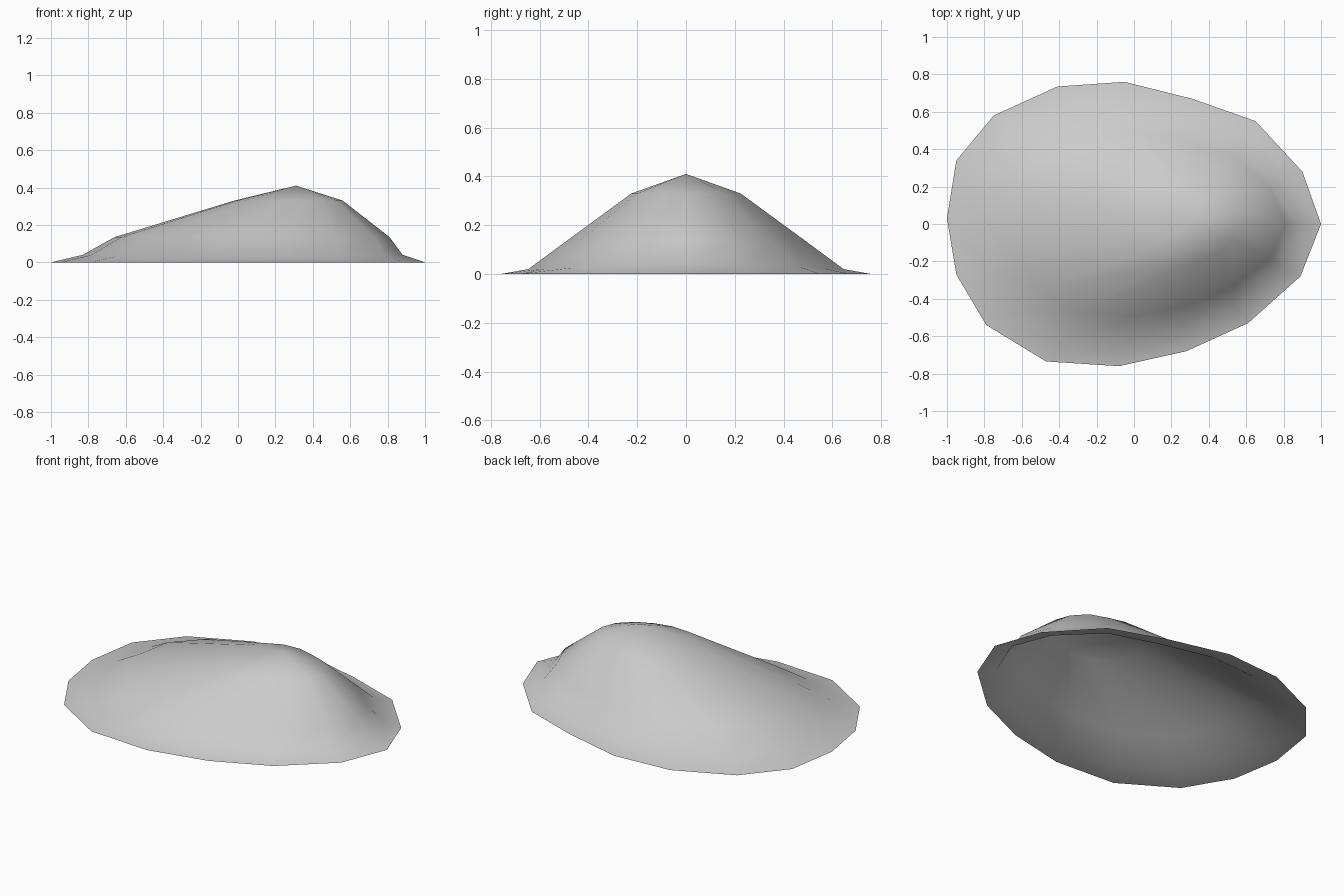
import bpy
import bmesh
import math

cube = bpy.data.objects.get("Cube")
if cube:
    bpy.data.objects.remove(cube, do_unlink=True)

# Shell colour
grey = bpy.data.materials.new("shell_grey")
grey.use_nodes = True
colour = (0.6, 0.6, 0.6, 1)
grey.diffuse_color = colour
grey.node_tree.nodes["Principled BSDF"].inputs["Base Color"].default_value = colour

# Uneven outline of the rim
rim = [(1, 0), (0.90, 0.28), (0.65, 0.55), (0.31, 0.67), (-0.05, 0.76), (-0.41, 0.735),
       (-0.75, 0.58), (-0.95, 0.34), (-1, 0.03), (-0.95, -0.27), (-0.79, -0.54),
       (-0.47, -0.735), (-0.08, -0.76), (0.28, -0.68), (0.61, -0.53), (0.89, -0.28)]

# Growth rings: x shift, x scale, y scale, height at the sides, extra height at the ends
rings = [(0, 1, 1, 0, 0),
         (0.025, 0.855, 0.85, 0.02, 0.02),
         (0.075, 0.735, 0.645, 0.135, 0),
         (0.27, 0.29, 0.295, 0.33, 0)]

# Open, hollow shell: rings of quads closed by a fan at the peak
bm = bmesh.new()
loops = []
for shift, sx, sy, height, lift in rings:
    loops.append([bm.verts.new((shift + sx * x, sy * y, height + lift * x * x)) for x, y in rim])
count = len(rim)
for low, high in zip(loops, loops[1:]):
    for i in range(count):
        j = (i + 1) % count
        bm.faces.new((low[i], low[j], high[j], high[i]))
peak = bm.verts.new((0.31, 0, 0.41))
for i in range(count):
    bm.faces.new((loops[-1][i], loops[-1][(i + 1) % count], peak))

mesh = bpy.data.meshes.new("shell")
bm.to_mesh(mesh)
bm.free()
mesh.materials.append(grey)
shell = bpy.data.objects.new("shell", mesh)
bpy.context.collection.objects.link(shell)

# Smooth surface, keeping only hard creases
bpy.context.view_layer.objects.active = shell
shell.select_set(True)
bpy.ops.object.shade_smooth_by_angle(angle=math.radians(60))
